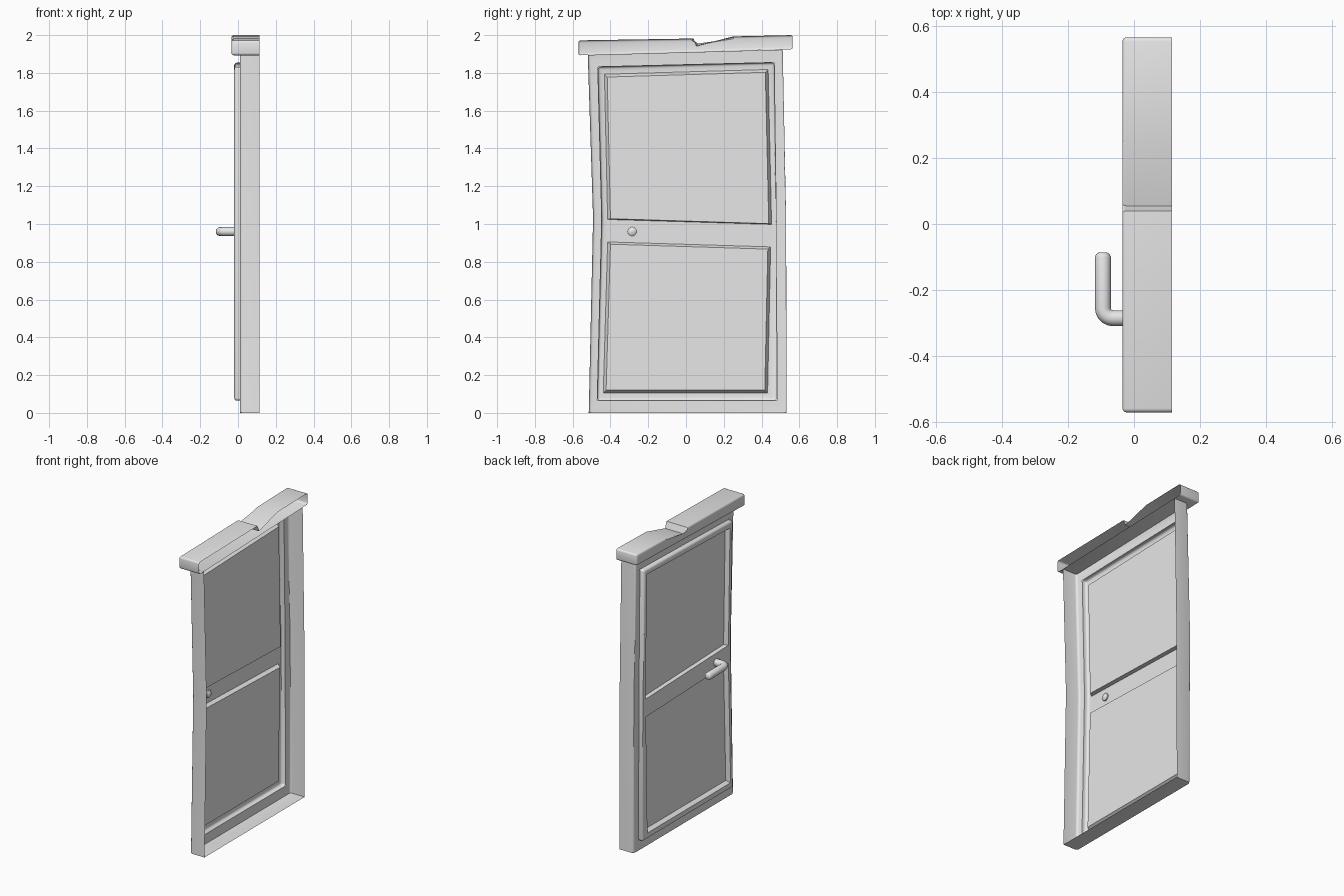
import bpy, bmesh, math
from mathutils import Vector

cube = bpy.data.objects.get("Cube")
if cube:
    bpy.data.objects.remove(cube, do_unlink=True)

GREY = (0.8, 0.8, 0.8, 1)
mat = bpy.data.materials.new("plain_grey")
mat.use_nodes = True
mat.diffuse_color = GREY
mat.node_tree.nodes["Principled BSDF"].inputs["Base Color"].default_value = GREY

BACK, FACE, CREST, PANEL = 0.115, 0.01, -0.02, 0.005


def ring(bm, outline, x):
    return [bm.verts.new((x, y, z)) for y, z in outline]


def bridge(bm, a, b, skip=()):
    """Join two matching rings with quads."""
    n = len(a)
    for i in range(n):
        if i not in skip:
            j = (i + 1) % n
            bm.faces.new((a[i], a[j], b[j], b[i]))


def bevel(bm, pairs, width, segments=3):
    edges = [bm.edges.get(p) for p in pairs]
    bmesh.ops.bevel(bm, geom=edges, offset=width, segments=segments,
                    profile=0.5, affect='EDGES', clamp_overlap=True)


def loop_pairs(r):
    return [(r[i], r[(i + 1) % len(r)]) for i in range(len(r))]


def shade(ob):
    bpy.ops.object.select_all(action='DESELECT')
    ob.select_set(True)
    bpy.context.view_layer.objects.active = ob
    bpy.ops.object.shade_smooth_by_angle(angle=math.radians(35))


def finish(bm, name):
    """Turn the shell outward (towards -x) and make the object."""
    bmesh.ops.recalc_face_normals(bm, faces=bm.faces)
    if sum(f.normal.x * f.calc_area() for f in bm.faces) > 0:
        bmesh.ops.reverse_faces(bm, faces=bm.faces)
    me = bpy.data.meshes.new(name)
    bm.to_mesh(me)
    bm.free()
    me.materials.append(mat)
    ob = bpy.data.objects.new(name, me)
    bpy.context.collection.objects.link(ob)
    shade(ob)
    return ob


# Outlines run: bottom -y, bottom +y, bend +y, top +y, top -y, bend -y
frame_line = [(-0.515, 0), (0.533, 0), (0.53, 1.03), (0.512, 1.923), (-0.52, 1.895), (-0.492, 1.03)]
door_line = [(-0.47, 0.065), (0.482, 0.065), (0.478, 1.0), (0.467, 1.855), (-0.467, 1.832), (-0.446, 1.03)]
# Panels run: bottom -y, bottom +y, top +y, top -y
upper_panel = [(-0.4, 1.028), (0.438, 1.002), (0.42, 1.803), (-0.417, 1.778)]
lower_panel = [(-0.423, 0.12), (0.417, 0.12), (0.433, 0.867), (-0.4, 0.893)]


def grow(quad, low, high, side=0.015):
    (a, b, c, d) = quad
    return [(a[0] - side, a[1] - low), (b[0] + side, b[1] - low),
            (c[0] + side, c[1] + high), (d[0] - side, d[1] + high)]


# Frame: side walls, sill and front border, open at the back and under the lintel
bm = bmesh.new()
back = ring(bm, frame_line, BACK)
front = ring(bm, frame_line, FACE)
inner = ring(bm, door_line, FACE)
bridge(bm, back, front, skip=(3,))
bridge(bm, front, inner)
bevel(bm, [(front[i], front[i + 1]) for i in (1, 2, 4)] + [(front[5], front[0])], 0.014)
finish(bm, "door_frame")

# Door leaf: raised rounded rim, cross rail and two sunken panels
bm = bmesh.new()
base = ring(bm, door_line, FACE)
rim = ring(bm, door_line, CREST)
bridge(bm, base, rim)
up = ring(bm, grow(upper_panel, 0.004, 0.015), CREST)
lo = ring(bm, grow(lower_panel, 0.015, 0.012), CREST)
for f in ((rim[3], rim[4], up[3], up[2]), (rim[2], rim[3], up[2], up[1]),
          (rim[4], rim[5], up[0], up[3]), (rim[2], up[1], lo[2]),
          (rim[5], lo[3], up[0]), (rim[1], rim[2], lo[2], lo[1]),
          (rim[5], rim[0], lo[0], lo[3]), (rim[0], rim[1], lo[1], lo[0]),
          (up[0], up[1], lo[2], lo[3])):
    bm.faces.new(f)
for edge, line in ((up, upper_panel), (lo, lower_panel)):
    floor = ring(bm, line, PANEL)
    bridge(bm, edge, floor)
    bm.faces.new(floor)
bevel(bm, loop_pairs(rim) + [(base[i], rim[i]) for i in (0, 1, 3, 4)], 0.014)
finish(bm, "door_leaf")

# Lintel: crooked notched beam, rounded at the front and ends, open at the back
bm = bmesh.new()
beam = [(-0.57, 1.893), (0.565, 1.925), (0.565, 2.0), (0.25, 1.993),
        (0.055, 1.941), (0.04, 1.982), (-0.57, 1.972)]
b_back = ring(bm, beam, BACK)
b_front = ring(bm, beam, -0.035)
bridge(bm, b_back, b_front)
bm.faces.new(b_front)
bevel(bm, loop_pairs(b_front) + [(b_back[i], b_front[i]) for i in (0, 1, 2, 6)], 0.012)
finish(bm, "lintel")

# Handle: bent round bar with a rounded tip
HX, HY, HZ, BEND = -0.094, -0.285, 0.96, 0.03
path = [(-0.004, HY, 0.05), (-0.006, HY, 0.7), (-0.012, HY, 1)]
for k in range(6):
    a = math.radians(90 * k / 5)
    path.append((HX + BEND * (1 - math.sin(a)), HY + BEND * (1 - math.cos(a)), 1))
path += [(HX, -0.1, 1), (HX, -0.092, 0.88), (HX, -0.087, 0.6), (HX, -0.086, 0.02)]
cu = bpy.data.curves.new("handle", 'CURVE')
cu.dimensions = '3D'
cu.bevel_depth = 0.024
cu.bevel_resolution = 4
cu.use_fill_caps = True
sp = cu.splines.new('POLY')
sp.points.add(len(path) - 1)
for p, (x, y, r) in zip(sp.points, path):
    p.co = (x, y, HZ, 1)
    p.radius = r
cu.materials.append(mat)
handle = bpy.data.objects.new("handle", cu)
bpy.context.collection.objects.link(handle)
bpy.ops.object.select_all(action='DESELECT')
handle.select_set(True)
bpy.context.view_layer.objects.active = handle
bpy.ops.object.convert(target='MESH')
shade(bpy.context.view_layer.objects.active)
